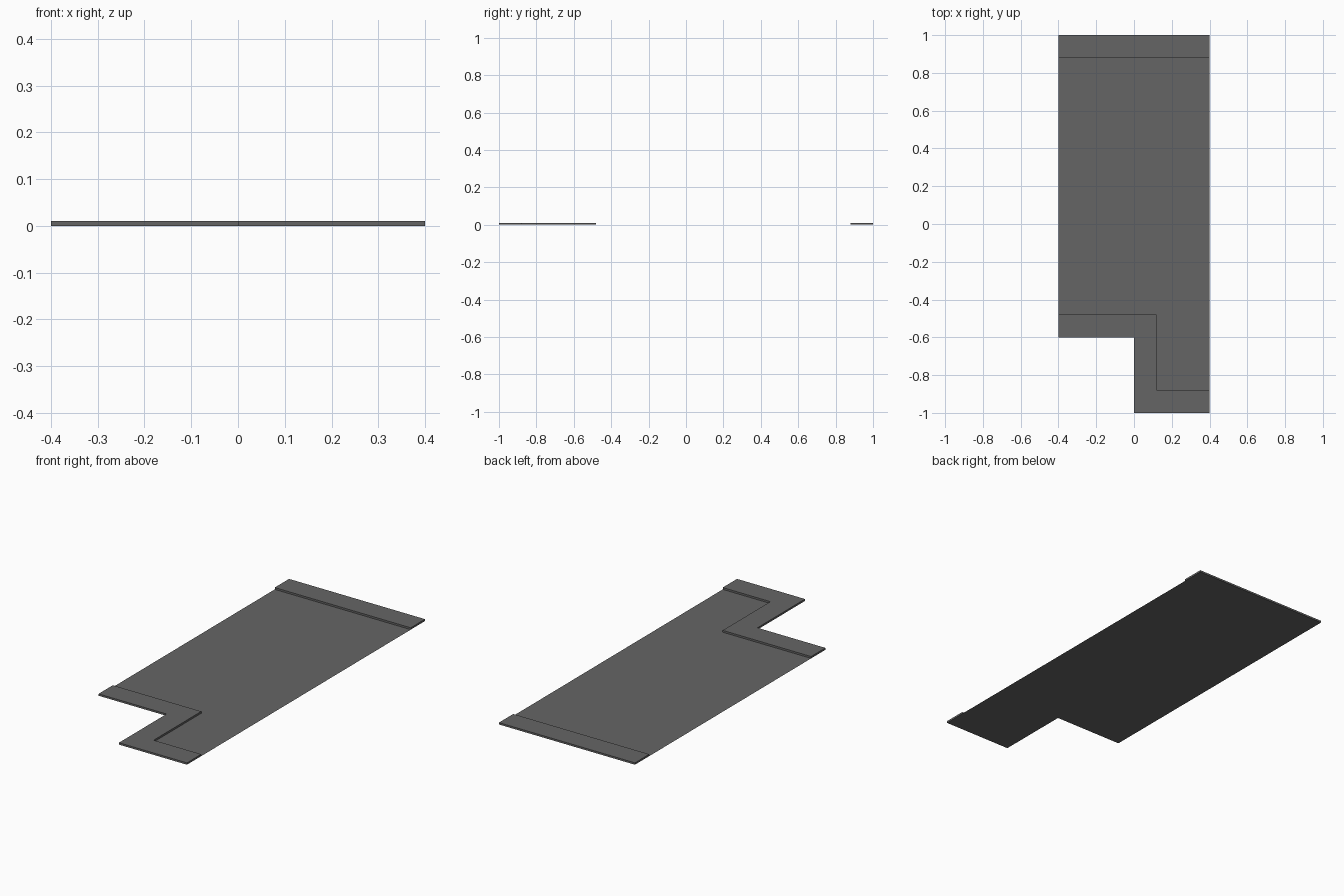
import bpy, bmesh

if "Cube" in bpy.data.objects:
    bpy.data.objects.remove(bpy.data.objects["Cube"])

RIM_HEIGHT = 0.01

grey = bpy.data.materials.new("dark_grey")
grey.diffuse_color = (0.13, 0.13, 0.13, 1)
grey.use_nodes = True
grey.node_tree.nodes["Principled BSDF"].inputs["Base Color"].default_value = grey.diffuse_color


def slab(name, outline, height=0.0):
    """Flat sheet from an outline; with a height, a raised plate resting on the floor."""
    bm = bmesh.new()
    low = [bm.verts.new((x, y, 0)) for x, y in outline]
    if height:
        high = [bm.verts.new((x, y, height)) for x, y in outline]
        bm.faces.new(high)
        for i in range(len(low)):
            j = (i + 1) % len(low)
            bm.faces.new((low[i], low[j], high[j], high[i]))
    else:
        bm.faces.new(low)
    mesh = bpy.data.meshes.new(name)
    bm.to_mesh(mesh)
    bm.free()
    mesh.materials.append(grey)
    obj = bpy.data.objects.new(name, mesh)
    bpy.context.collection.objects.link(obj)
    return obj


# Thin floor sheet with a notch in the front left corner
slab("floor_sheet", [(-0.4, -0.6), (0, -0.6), (0, -1), (0.4, -1), (0.4, 1), (-0.4, 1)])

# Raised straight border at the back
slab("back_border", [(-0.4, 0.88), (0.4, 0.88), (0.4, 1), (-0.4, 1)], RIM_HEIGHT)

# Raised stepped border following the notch at the front
slab("front_border", [(-0.4, -0.6), (0, -0.6), (0, -1), (0.4, -1),
                      (0.4, -0.88), (0.12, -0.88), (0.12, -0.48), (-0.4, -0.48)], RIM_HEIGHT)
